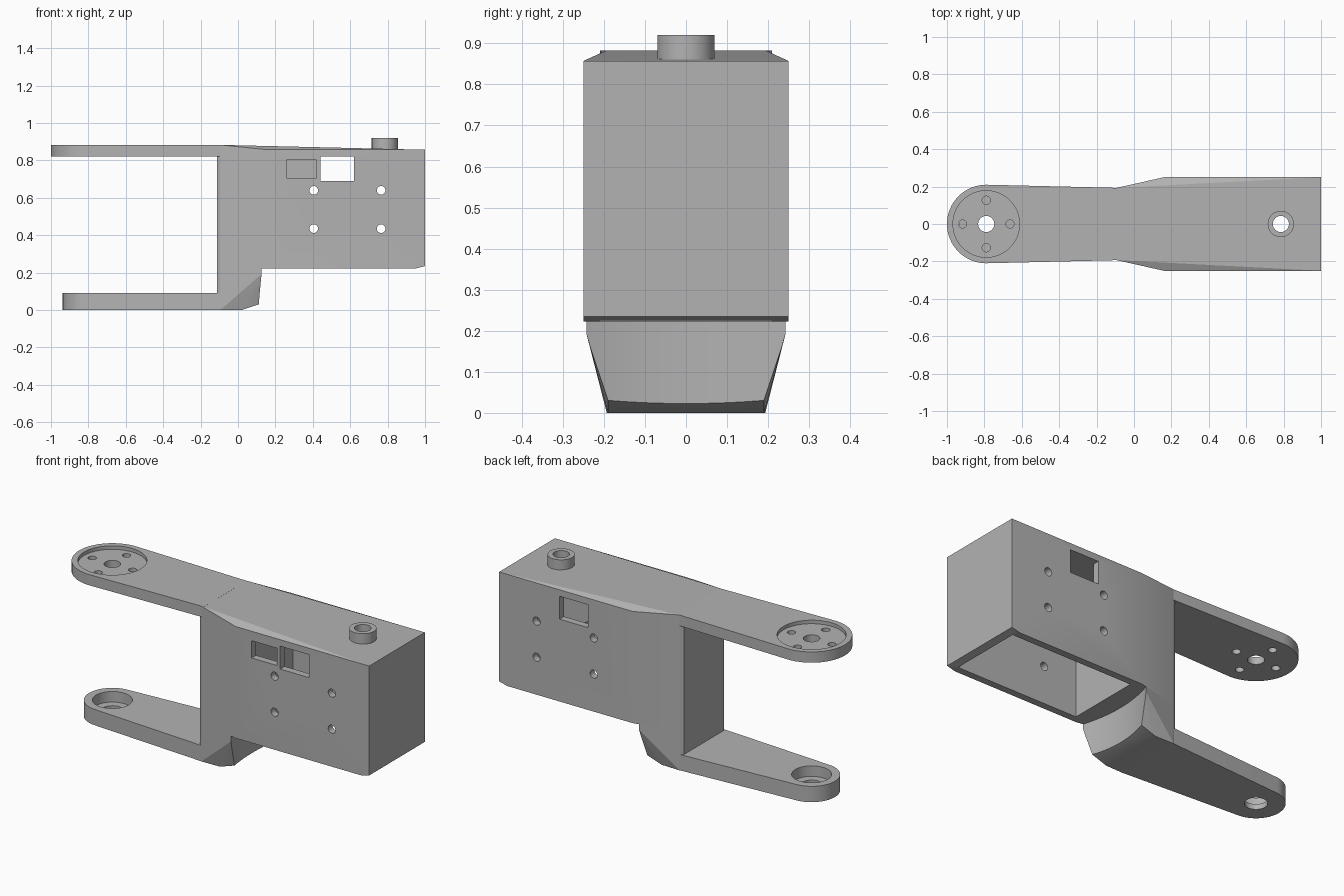
import bpy, bmesh, math
from mathutils import Matrix, Vector

old = bpy.data.objects.get("Cube")
if old:
    bpy.data.objects.remove(old, do_unlink=True)

grey = bpy.data.materials.new("plain grey")
grey.use_nodes = True
COLOUR = (0.45, 0.45, 0.45, 1)
grey.diffuse_color = COLOUR
grey.node_tree.nodes["Principled BSDF"].inputs["Base Color"].default_value = COLOUR


def finish(name, bm):
    mesh = bpy.data.meshes.new(name)
    bmesh.ops.recalc_face_normals(bm, faces=bm.faces[:])
    bm.to_mesh(mesh)
    bm.free()
    mesh.materials.append(grey)
    obj = bpy.data.objects.new(name, mesh)
    bpy.context.collection.objects.link(obj)
    return obj


def hull(name, points):
    """Convex solid around the points, with flat regions merged."""
    bm = bmesh.new()
    for p in points:
        bm.verts.new(p)
    res = bmesh.ops.convex_hull(bm, input=bm.verts[:])
    junk = {v for v in res["geom_interior"] + res["geom_unused"]
            if isinstance(v, bmesh.types.BMVert)}
    bmesh.ops.delete(bm, geom=list(junk), context='VERTS')
    bmesh.ops.dissolve_limit(bm, angle_limit=0.002, verts=bm.verts[:], edges=bm.edges[:])
    return finish(name, bm)


def mirrored(points):
    return [(x, s * y, z) for x, y, z in points for s in (-1, 1)]


def box(x0, x1, y0, y1, z0, z1):
    return hull("box_cutter", [(x, y, z) for x in (x0, x1) for y in (y0, y1) for z in (z0, z1)])


def rod(name, centre, radius, length, axis='Z', sides=48):
    bm = bmesh.new()
    turn = Matrix.Rotation(math.pi / 2, 4, 'X') if axis == 'Y' else Matrix()
    bmesh.ops.create_cone(bm, cap_ends=True, segments=sides, radius1=radius, radius2=radius,
                          depth=length, matrix=Matrix.Translation(Vector(centre)) @ turn)
    return finish(name, bm)


def cut(obj, cutters):
    for c in cutters:
        mod = obj.modifiers.new("cut", 'BOOLEAN')
        mod.operation = 'DIFFERENCE'
        mod.solver = 'EXACT'
        mod.object = c
        bpy.context.view_layer.objects.active = obj
        bpy.ops.object.modifier_apply(modifier=mod.name)
        bpy.data.objects.remove(c, do_unlink=True)


def arm(name, radius, z0, z1):
    """Rounded plate tapering from the pivot to the neck."""
    pts = [(-0.08, s * 0.193, z) for s in (-1, 1) for z in (z0, z1)]
    for i in range(64):
        a = math.tau * i / 64
        pts += [(PIVOT + radius * math.cos(a), radius * math.sin(a), z) for z in (z0, z1)]
    return hull(name, pts)


PIVOT = -0.79
TUBE = 0.785
TOP, BASE = 0.883, 0.222

# Box housing, flaring from the waist
waist = [(-0.113, 0.18), (-0.095, 0.193)]
housing = hull("housing", mirrored(
    [(x, y, z) for x, y in waist for z in (BASE, TOP)] +
    [(0.16, 0.25, BASE), (0.16, 0.25, 0.857), (0.95, 0.25, BASE),
     (1, 0.25, 0.235), (1, 0.25, 0.857)]))
cut(housing, [box(0.2, 0.96, -0.21, 0.21, 0, 0.822),       # cavity open below
              box(0.26, 0.42, -0.3, -0.15, 0.705, 0.803),  # front window
              box(0.44, 0.62, -0.3, 0.3, 0.69, 0.82),      # through window
              rod("bore", (TUBE, 0, 0.85), 0.043, 0.3)])
cut(housing, [rod("screw_hole", (x, 0, z), 0.023, 0.7, 'Y', 24)
              for x in (0.405, 0.765) for z in (0.435, 0.64)])

# Neck below the housing, with a concave inner face
neck = hull("lower_neck", mirrored(
    [(x, y, z) for x, y in waist for z in (0, BASE)] +
    [(0.02, 0.19, 0), (0.16, 0.19, 0.047), (0.16, 0.25, BASE)]))
cut(neck, [rod("hollow_cutter", (0.888, 0, 0.1), 0.8, 0.5, sides=192)])

# Upper arm with a shallow round seat and five holes
upper = arm("upper_arm", 0.21, 0.822, TOP)
cut(upper, [rod("seat", (PIVOT, 0, TOP + 0.03), 0.178, 0.1, sides=64),
            rod("centre_hole", (PIVOT, 0, 0.85), 0.043, 0.3)])
cut(upper, [rod("bolt_hole", (PIVOT + 0.127 * dx, 0.127 * dy, 0.85), 0.022, 0.3, sides=24)
            for dx, dy in ((1, 0), (-1, 0), (0, 1), (0, -1))])

# Lower arm with a stepped bearing hole
lower = arm("lower_arm", 0.147, 0, 0.09)
cut(lower, [rod("bearing_seat", (PIVOT, 0, 0.08), 0.103, 0.1),
            rod("bearing_hole", (PIVOT, 0, 0.05), 0.058, 0.3)])

# Cable tube on top
tube = rod("top_tube", (TUBE, 0, 0.88), 0.07, 0.08)
cut(tube, [rod("bore", (TUBE, 0, 0.88), 0.043, 0.3)])

# Smooth the round walls, keep the edges sharp
parts = [housing, neck, upper, lower, tube]
for obj in bpy.context.view_layer.objects:
    obj.select_set(obj in parts)
bpy.context.view_layer.objects.active = housing
bpy.ops.object.shade_smooth_by_angle(angle=math.radians(20))
